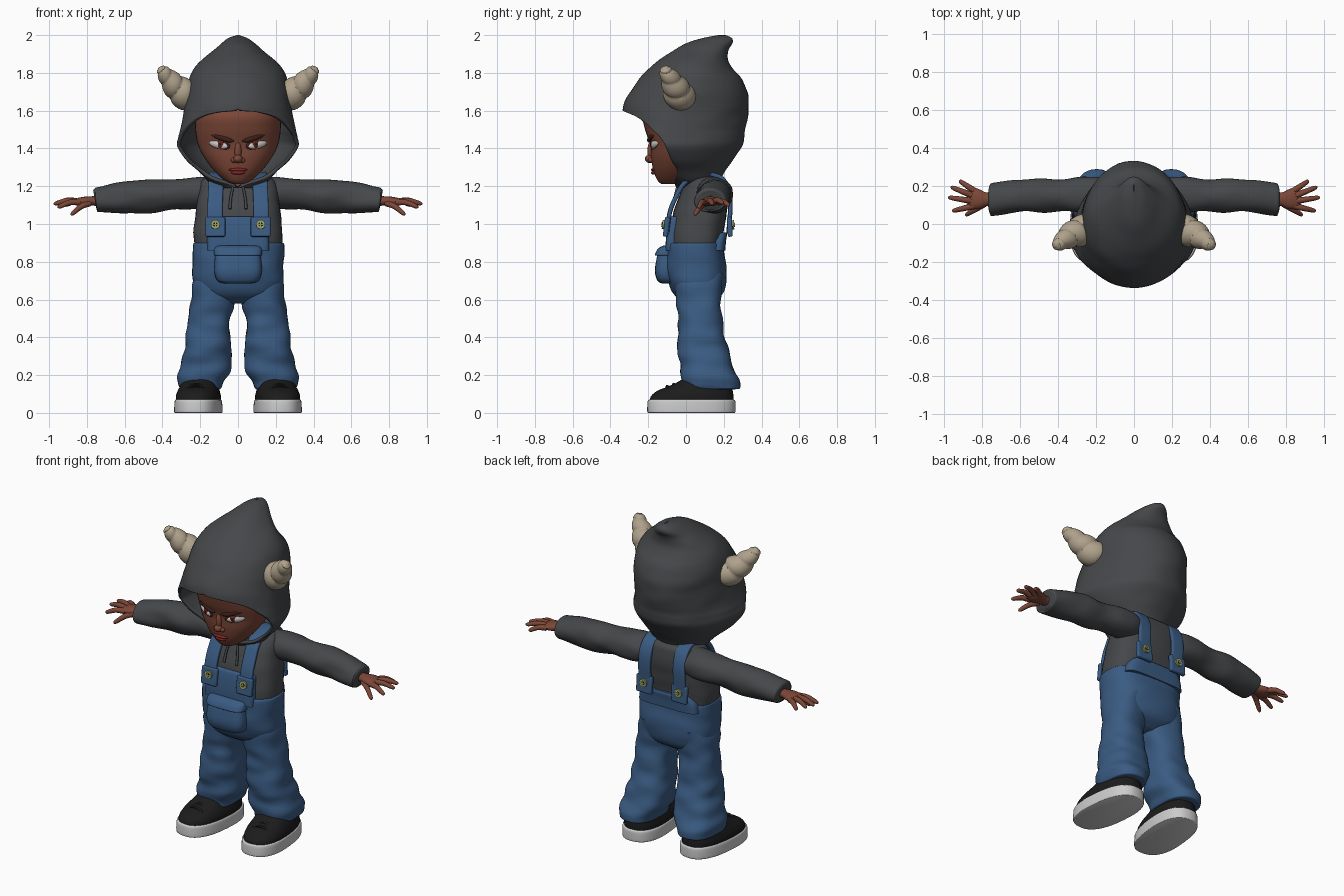
import bpy, bmesh
from math import sin, cos, pi, asin, radians
from mathutils import Vector, Matrix, noise


def material(name, r, g, b):
    m = bpy.data.materials.new(name)
    m.diffuse_color = (r, g, b, 1)
    return m


GREY = material("dark_cloth", .06, .063, .068)
DENIM = material("denim", .042, .105, .225)
SKIN = material("skin", .20, .062, .038)
SHADE = material("dark_skin", .045, .014, .01)
LIPS = material("lips", .22, .02, .018)
HORN = material("horn", .43, .36, .26)
BLACK = material("shoe_black", .012, .011, .011)
WHITE = material("white", .62, .62, .62)
RED = material("iris", .16, .02, .012)
BRASS = material("brass", .33, .36, .13)


def resample(rows, n):
    """Smooth Catmull-Rom pass through rows of numbers."""
    out, last = [], len(rows) - 1
    for k in range(n):
        t = k / (n - 1) * last
        i = min(int(t), last - 1)
        u = t - i
        a, b, c, d = (rows[max(0, min(last, i + j))] for j in (-1, 0, 1, 2))
        out.append([.5 * (2 * q + (r - p) * u + (2 * p - 5 * q + 4 * r - s) * u * u
                          + (3 * q - p - 3 * r + s) * u ** 3) for p, q, r, s in zip(a, b, c, d)])
    return out


def finish(name, bm, mat, mirror=False, matrix=None):
    bmesh.ops.recalc_face_normals(bm, faces=bm.faces)
    if matrix:
        bm.transform(matrix)
    me = bpy.data.meshes.new(name)
    bm.to_mesh(me)
    bm.free()
    me.materials.append(mat)
    me.shade_smooth()
    me.set_sharp_from_angle(angle=radians(45))
    ob = bpy.data.objects.new(name, me)
    bpy.context.collection.objects.link(ob)
    if mirror:
        ob.modifiers.new("Mirror", "MIRROR").use_mirror_merge = False
    return ob


def loft(name, rings, mat, closed=True, wrinkle=0, **kw):
    bm = bmesh.new()
    grid = []
    for ring in rings:
        mid = sum(ring, Vector()) / len(ring)
        row = []
        for p in ring:
            bump = wrinkle * noise.noise(Vector((p.x * 7, p.y * 7, p.z * 13)))
            row.append(bm.verts.new(p + (p - mid).normalized() * bump))
        grid.append(row)
    n = len(grid[0])
    for a, b in zip(grid, grid[1:]):
        for i in range(n if closed else n - 1):
            j = (i + 1) % n
            bm.faces.new((a[i], a[j], b[j], b[i]))
    if closed:
        bm.faces.new(grid[0])
        bm.faces.new(grid[-1])
    else:
        bmesh.ops.remove_doubles(bm, verts=bm.verts, dist=.0008)
    return finish(name, bm, mat, **kw)


def oval(a, e):
    f = lambda v: (1 if v > 0 else -1) * abs(v) ** (2 / e)
    return f(cos(a)), f(sin(a))


def stack(name, rows, mat, e=2.5, n=40, steps=30, **kw):
    """Horizontal slices: z, centre x, half width, front y, back y."""
    rings = []
    for z, cx, w, yf, yb in resample(rows, steps):
        pts = [oval(2 * pi * i / n, e) for i in range(n)]
        rings.append([Vector((cx + w * c, (yf + yb) / 2 + (yb - yf) / 2 * s, z)) for c, s in pts])
    return loft(name, rings, mat, **kw)


def tube(name, rows, mat, ref=(0, 1, 0), e=2, n=16, steps=12, shape=None, **kw):
    """Sweep: x, y, z, radius along ref, radius across it."""
    rows, rings = resample(rows, steps), []
    for k, r in enumerate(rows):
        tan = (Vector(rows[min(k + 1, steps - 1)][:3]) - Vector(rows[max(k - 1, 0)][:3])).normalized()
        side = Vector(ref)
        side = (side - tan * side.dot(tan)).normalized()
        up = tan.cross(side)
        ring = []
        for i in range(n):
            a = 2 * pi * i / n
            c, s = oval(a, e)
            f = shape(k / (steps - 1), a) if shape else 1
            ring.append(Vector(r[:3]) + f * (side * r[3] * c + up * r[4] * s))
        rings.append(ring)
    return loft(name, rings, mat, **kw)


def blob(name, loc, scale, mat, yaw=0, roll=0, mirror=False):
    bm = bmesh.new()
    bmesh.ops.create_uvsphere(bm, u_segments=24, v_segments=14, radius=1)
    m = (Matrix.Translation(loc) @ Matrix.Rotation(yaw, 4, 'Z') @ Matrix.Rotation(roll, 4, 'Y')
         @ Matrix.Diagonal((*scale, 1)))
    return finish(name, bm, mat, mirror, m)


# Hood: slices z, half width, widest y, front y, back y, y of the opening edge
hood = [(1.19, .09, .05, -.05, .16, -.05), (1.22, .15, .03, -.08, .18, -.06),
        (1.28, .21, 0, -.2, .21, -.045), (1.34, .275, -.05, -.3, .25, -.08),
        (1.41, .322, -.09, -.33, .295, -.11), (1.46, .316, -.09, -.335, .31, -.14),
        (1.5, .305, -.09, -.335, .315, -.18), (1.56, .293, -.07, -.337, .325, -.25),
        (1.6, .286, -.05, -.337, .33, -.335), (1.64, .28, -.03, -.328, .33, -.4),
        (1.7, .275, 0, -.295, .325, -.4), (1.77, .26, .02, -.245, .295, -.4),
        (1.82, .235, .04, -.2, .25, -.4), (1.87, .19, .06, -.14, .222, -.4),
        (1.92, .13, .1, -.065, .225, -.4), (1.96, .085, .13, .01, .245, -.4),
        (1.985, .05, .15, .09, .24, -.4), (2.0, .004, .19, .17, .21, -.4)]
rings = []
for z, w, ym, yf, yb, ye in resample(hood, 90):
    reach = pi / 2 + asin(max(0, min(1, (ye - ym) / (yf - ym))))
    ring = []
    for i in range(65):
        a = reach * (i / 32 - 1)
        c = cos(a)
        ring.append(Vector((w * sin(a), ym + c * ((yb - ym) if c > 0 else (ym - yf)), z)))
    rings.append(ring)
ob = loft("hood", rings, GREY, closed=False, wrinkle=.005)
thick = ob.modifiers.new("Thickness", "SOLIDIFY")
thick.thickness = .018

# Horns with spiral ridges
tube("horn", [(.23, -.02, 1.655, .078, .078), (.30, -.045, 1.70, .074, .074), (.355, -.075, 1.755, .056, .056),
              (.395, -.105, 1.805, .035, .035), (.408, -.113, 1.824, .022, .022), (.412, -.116, 1.831, .004, .004)],
     HORN, n=32, steps=60, mirror=True,
     shape=lambda t, a: .88 + .2 * abs(sin(5 * pi * t + a / 2)) ** .6)

# Head and face
stack("head", [(1.212, 0, .03, -.13, -.06), (1.23, 0, .07, -.15, 0), (1.28, 0, .125, -.172, .05),
               (1.35, 0, .178, -.185, .1), (1.42, 0, .212, -.19, .15), (1.5, 0, .226, -.217, .2),
               (1.58, 0, .22, -.225, .2), (1.66, 0, .17, -.16, .18)], SKIN, e=2.2, steps=40)
blob("neck", (0, .06, 1.22), (.08, .08, .1), SKIN)
blob("nose_tip", (0, -.192, 1.345), (.024, .026, .022), SKIN)
blob("nose_bridge", (0, -.185, 1.385), (.018, .02, .05), SKIN)
blob("nostril", (.022, -.183, 1.338), (.016, .018, .014), SKIN, mirror=True)
blob("upper_lip", (0, -.172, 1.287), (.05, .014, .009), LIPS)
blob("lower_lip", (0, -.17, 1.272), (.036, .015, .011), LIPS)
blob("eye_rim", (.1, -.160, 1.425), (.066, .018, .033), SHADE, .4, -.22, True)
blob("eyeball", (.102, -.164, 1.422), (.056, .019, .023), WHITE, .4, -.22, True)
blob("iris", (.094, -.179, 1.423), (.021, .009, .021), RED, .4, 0, True)
blob("pupil", (.093, -.185, 1.423), (.009, .006, .009), BLACK, .4, 0, True)
tube("brow", [(.022, -.198, 1.438, .004, .004), (.06, -.194, 1.447, .012, .014), (.12, -.175, 1.468, .01, .012),
              (.175, -.138, 1.49, .003, .003)], SHADE, mirror=True)

# Hoodie body, sleeves, cords
stack("hoodie_body", [(.85, 0, .232, -.085, .19), (.95, 0, .236, -.085, .2), (1.05, 0, .228, -.07, .215),
                      (1.13, 0, .215, -.045, .222), (1.2, 0, .205, -.01, .222), (1.24, 0, .18, .02, .21),
                      (1.265, 0, .1, .05, .17)], GREY, e=2.7, wrinkle=.006)
tube("sleeve", [(.14, .15, 1.165, .08, .075), (.2, .155, 1.168, .094, .085), (.3, .152, 1.16, .088, .083),
                (.42, .15, 1.15, .088, .085), (.52, .15, 1.147, .088, .087), (.62, .14, 1.137, .085, .078),
                (.72, .13, 1.127, .085, .07), (.75, .13, 1.124, .083, .066), (.757, .13, 1.123, .066, .052)],
     GREY, n=32, steps=50, wrinkle=.014, mirror=True)
tube("hood_cord", [(.025, -.045, 1.2, .007, .007), (.038, -.06, 1.14, .007, .007),
                   (.043, -.076, 1.08, .008, .008)], GREY, mirror=True)

# Hands
tube("palm", [(.72, .13, 1.122, .036, .028), (.77, .13, 1.122, .034, .025), (.81, .13, 1.12, .05, .025),
              (.845, .135, 1.118, .055, .02), (.865, .14, 1.116, .045, .01)], SKIN, mirror=True)
for name, base, tip in [("index_finger", (.84, .095, 1.115), (.955, .068, 1.09)),
                        ("middle_finger", (.845, .12, 1.118), (.976, .14, 1.108)),
                        ("ring_finger", (.845, .148, 1.118), (.962, .195, 1.113)),
                        ("little_finger", (.835, .172, 1.115), (.918, .228, 1.1)),
                        ("thumb", (.785, .105, 1.11), (.885, .045, 1.05))]:
    b, t = Vector(base), Vector(tip)
    rows = [(*b.lerp(t, u), r, r) for u, r in ((0, .017), (.45, .016), (.9, .011), (1, .003))]
    rows[1] = (rows[1][0], rows[1][1], rows[1][2] + .01, .015, .015)
    tube(name, rows, SKIN, n=12, mirror=True)

# Overalls
stack("overall_hips", [(.58, 0, .09, 0, .13), (.62, 0, .19, -.055, .185), (.68, 0, .232, -.088, .208),
                       (.75, 0, .24, -.106, .216), (.83, 0, .242, -.11, .207), (.89, 0, .243, -.104, .203),
                       (.9, 0, .236, -.095, .196)], DENIM, e=2.6, wrinkle=.008)
stack("trouser_leg", [(.74, .12, .1, -.06, .2), (.6, .13, .12, -.048, .185), (.5, .148, .112, -.042, .19),
                      (.4, .158, .118, -.042, .205), (.3, .166, .126, -.035, .235), (.22, .175, .131, -.03, .262),
                      (.165, .192, .12, -.026, .282), (.13, .2, .112, -.02, .285), (.125, .2, .1, 0, .26)],
      DENIM, wrinkle=.016, steps=50, mirror=True)
stack("front_bib", [(.86, 0, .165, -.108, .05), (.95, 0, .163, -.105, .05), (1.025, 0, .16, -.092, .05),
                    (1.04, 0, .15, -.082, .05)], DENIM, e=7, wrinkle=.003)
stack("back_bib", [(.86, 0, .2, .05, .208), (.91, 0, .19, .05, .212), (.945, 0, .165, .05, .217),
                   (.955, 0, .15, .05, .212)], DENIM, e=5)
stack("pocket", [(.685, 0, .07, -.125, 0), (.698, 0, .108, -.15, 0), (.74, 0, .124, -.163, 0),
                 (.81, 0, .124, -.158, 0), (.865, 0, .118, -.14, 0), (.878, 0, .105, -.12, 0)],
      DENIM, e=4, wrinkle=.005)
stack("pocket_flap", [(.832, 0, .118, -.16, 0), (.838, 0, .128, -.165, 0), (.87, 0, .125, -.148, 0),
                      (.885, 0, .112, -.122, 0)], DENIM, e=4, steps=16)
tube("strap", [(.122, -.1, .95, .04, .012), (.122, -.086, 1.06, .04, .012), (.12, -.055, 1.14, .04, .012),
               (.116, -.01, 1.215, .04, .012), (.112, .06, 1.255, .04, .012), (.112, .14, 1.262, .04, .012),
               (.115, .205, 1.225, .04, .012), (.118, .235, 1.13, .04, .012), (.12, .225, .95, .04, .012)],
     DENIM, ref=(1, 0, 0), e=5, n=24, steps=50, mirror=True)

# Strap tabs and buttons, front and back
for side, y, lean in (("front", -.104, -.12), ("back", .232, .05)):
    m = Matrix.Translation((.12, y, .985)) @ Matrix.Rotation(lean, 4, 'X')
    bm = bmesh.new()
    bmesh.ops.create_cube(bm, size=1, matrix=Matrix.Diagonal((.105, .026, .105, 1)))
    tab = finish(side + "_strap_tab", bm, DENIM, True, m)
    bev = tab.modifiers.new("Bevel", "BEVEL")
    bev.width, bev.segments = .008, 3
    out = -1 if y < 0 else 1
    for part, r, d, mat in (("button", .024, .016, BRASS), ("button_centre", .012, .019, BLACK)):
        bm = bmesh.new()
        bmesh.ops.create_cone(bm, cap_ends=True, segments=20, radius1=r, radius2=r, depth=.014,
                              matrix=Matrix.Translation((0, out * d, .01)) @ Matrix.Rotation(pi / 2, 4, 'X'))
        finish(f"{side}_{part}", bm, mat, True, m)
    for ang in (0, pi / 2):
        bm = bmesh.new()
        bmesh.ops.create_cube(bm, size=1, matrix=Matrix.Translation((0, out * .024, .01))
                              @ Matrix.Rotation(ang, 4, 'Y') @ Matrix.Diagonal((.026, .006, .006, 1)))
        finish(side + "_button_cross", bm, BRASS, True, m)

# Shoes, toes turned slightly outward
turn = Matrix.Translation((.21, .03, 0)) @ Matrix.Rotation(.1, 4, 'Z') @ Matrix.Translation((-.21, -.03, 0))
stack("shoe_sole", [(0, .21, .12, -.2, .257), (.008, .21, .124, -.206, .262), (.06, .21, .122, -.204, .262),
                    (.07, .21, .116, -.197, .255)], WHITE, e=2.5, steps=14, mirror=True, matrix=turn)
stack("shoe_upper", [(.06, .21, .116, -.195, .252), (.09, .21, .116, -.185, .252), (.118, .21, .108, -.15, .248),
                     (.138, .21, .1, -.1, .24), (.16, .207, .094, -.05, .225), (.19, .2, .08, 0, .2)],
      BLACK, e=2.4, steps=24, mirror=True, matrix=turn)
for k in range(3):
    y, z = -.1 + k * .035, .142 + k * .011
    tube("shoe_lace", [(.155, y, z - .016, .007, .006), (.21, y, z, .008, .007), (.265, y, z - .016, .007, .006)],
         BLACK, n=8, steps=8, mirror=True, matrix=turn)
